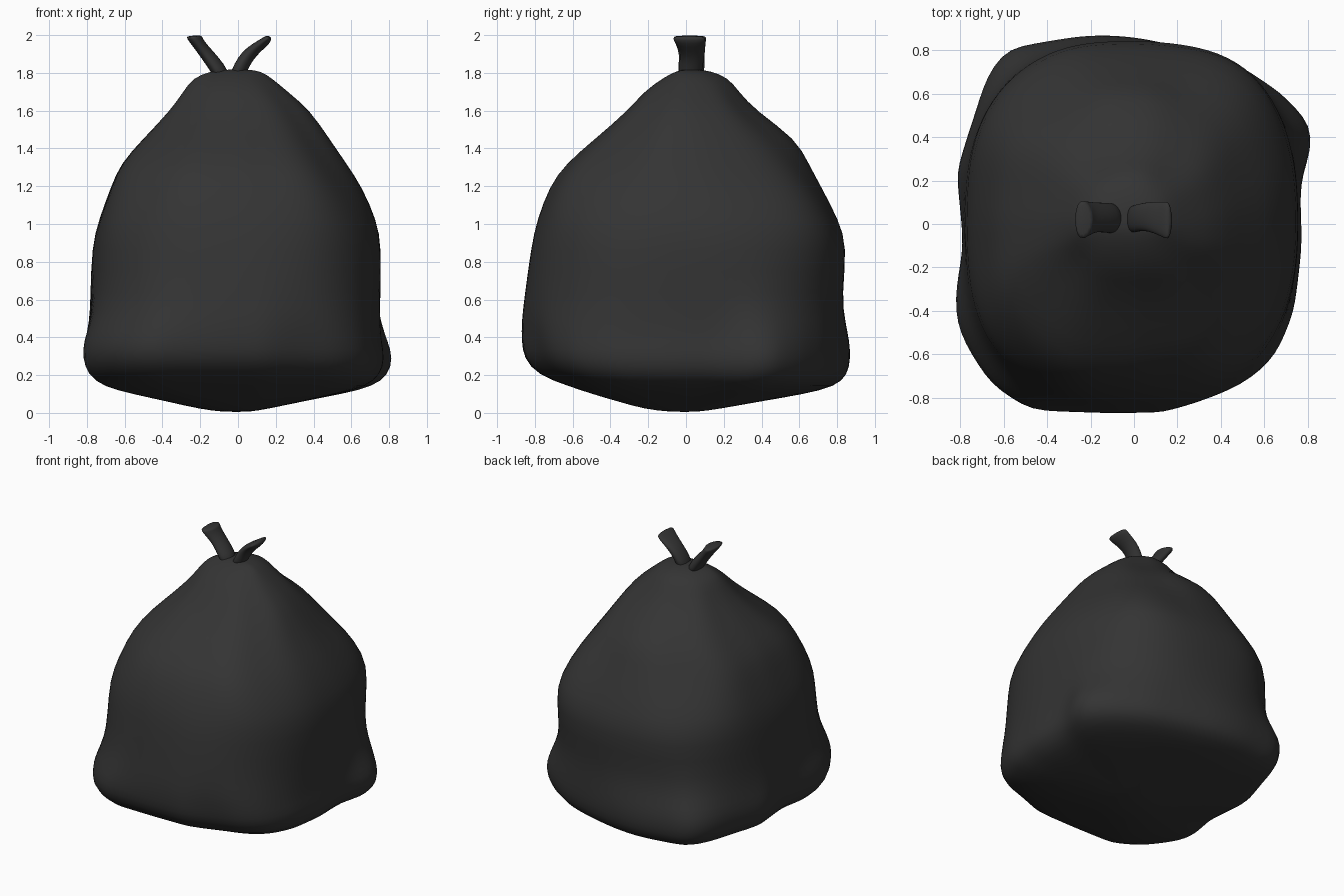
import bpy, bmesh, math

if "Cube" in bpy.data.objects:
    bpy.data.objects.remove(bpy.data.objects["Cube"])

plastic = bpy.data.materials.new("black bin bag plastic")
plastic.diffuse_color = (0.034, 0.034, 0.034, 1)
plastic.use_nodes = True
plastic.node_tree.nodes["Principled BSDF"].inputs["Base Color"].default_value = plastic.diffuse_color
SEG = 56


def lerp(a, b, t):
    return a + (b - a) * t


def loft(name, rings, subsurf=1):
    """Skin closed rings of points into a capped, smooth tube."""
    bm = bmesh.new()
    loops = [[bm.verts.new(p) for p in ring] for ring in rings]
    for a, b in zip(loops, loops[1:]):
        n = len(a)
        for i in range(n):
            bm.faces.new((a[i], a[(i + 1) % n], b[(i + 1) % n], b[i]))
    bm.faces.new(loops[0][::-1])
    bm.faces.new(loops[-1])
    bmesh.ops.recalc_face_normals(bm, faces=bm.faces)
    for f in bm.faces:
        f.smooth = True
    mesh = bpy.data.meshes.new(name)
    bm.to_mesh(mesh)
    bm.free()
    mesh.materials.append(plastic)
    ob = bpy.data.objects.new(name, mesh)
    bpy.context.collection.objects.link(ob)
    mod = ob.modifiers.new("smooth", 'SUBSURF')
    mod.levels = mod.render_levels = subsurf
    return ob


# Lumpy outline of the slumped base, seen from above
FOOT = [(.785, -.1), (.775, .2), (.83, .32), (.83, .45), (.71, .59), (.48, .74), (.25, .81),
        (0, .865), (-.2, .875), (-.4, .845), (-.59, .81), (-.68, .70), (-.72, .55), (-.77, .40),
        (-.82, .24), (-.785, -.1), (-.825, -.3), (-.83, -.43), (-.77, -.58), (-.66, -.74),
        (-.49, -.86), (-.15, -.865), (.15, -.86), (.35, -.78), (.56, -.71), (.68, -.58), (.75, -.40)]


def foot_point(a):
    """Where a ray at angle a crosses the base outline."""
    d = (math.cos(a), math.sin(a))
    for p, q in zip(FOOT, FOOT[1:] + FOOT[:1]):
        cp, cq = d[0] * p[1] - d[1] * p[0], d[0] * q[1] - d[1] * q[0]
        if cp <= 0 < cq:
            t = cp / (cp - cq)
            x, y = lerp(p[0], q[0], t), lerp(p[1], q[1], t)
            if x * d[0] + y * d[1] > 0:
                return x, y
    return d


# Bag levels: z, x min, x max, y min, y max, share of base outline, squareness
LEVELS = [(.005, -.08, .06, -.08, .06, 0, 2), (.02, -.20, .15, -.22, .17, 0, 2),
          (.06, -.38, .35, -.36, .39, .4, 2.2), (.10, -.57, .56, -.50, .63, .8, 2.5),
          (.14, -.72, .72, -.62, .79, 1, 3), (.20, -.80, .80, -.79, .855, 1, 3),
          (.29, -.83, .825, -.865, .87, 1, 3), (.38, -.825, .80, -.875, .865, .9, 3),
          (.48, -.80, .775, -.875, .845, .5, 2.6), (.62, -.785, .757, -.855, .825, .1, 2.5),
          (.88, -.775, .76, -.82, .855, 0, 2.7), (1.02, -.74, .735, -.79, .81, 0, 3),
          (1.2, -.675, .655, -.725, .715, 0, 3.1), (1.32, -.625, .575, -.64, .65, 0, 3),
          (1.45, -.505, .485, -.485, .585, 0, 2.7), (1.6, -.36, .385, -.31, .37, 0, 2.4),
          (1.7, -.29, .265, -.225, .28, 0, 2.2), (1.775, -.24, .175, -.12, .225, 0, 2),
          (1.81, -.14, .12, -.05, .13, 0, 2), (1.818, -.06, .05, -.01, .06, 0, 2)]

# Flattened corners: direction in degrees, height, height spread, depth
FLATS = [(315, 1.1, .35, .04), (315, 1.4, .2, .02), (45, 1.42, .22, .10), (135, 1.3, .22, .05)]


def flatten(a, z):
    """How far the corners are pressed in at this angle and height."""
    total = 0
    for deg, height, spread, depth in FLATS:
        d = (a - math.radians(deg) + math.pi) % (2 * math.pi) - math.pi
        total += depth * math.exp(-(d / .35) ** 2 - ((z - height) / spread) ** 2)
    return total


def bag_ring(z, x0, x1, y0, y1, w, n):
    pts = []
    gather = max(0, min(1, (z - .8) / .5)) * max(0, min(1, (1.8 - z) / .2))
    for i in range(SEG):
        a = 2 * math.pi * (i + .5) / SEG
        c, s = math.cos(a), math.sin(a)
        r = (abs(c) ** n + abs(s) ** n) ** (-1 / n)
        ex, ey = (x1 if c > 0 else -x0), (y1 if s > 0 else -y0)
        fx, fy = foot_point(a)
        # soft pleats running down from the neck
        pleat = 1 - .03 * gather * abs(math.sin(2 * a)) * (1 + math.cos(7 * a + 3 * z))
        pleat -= flatten(a, z)
        pts.append((lerp(r * c * ex, fx * ex / .83, w) * pleat,
                    lerp(r * s * ey, fy * ey / .87, w) * pleat, z))
    return pts


loft("bag_body", [bag_ring(*lv) for lv in LEVELS])


def tail(name, path):
    """Flattened knot end: path rows are x, z, half thickness, y min, y max, tilt."""
    rings = []
    for x, z, h, y0, y1, tilt in path:
        ring = []
        for i in range(14):
            a = 2 * math.pi * i / 14
            c, s = math.cos(a), math.sin(a)
            u = h * c - .2 * h * s * s
            ring.append((x + u * math.cos(tilt), (y0 + y1) / 2 + (y1 - y0) / 2 * s,
                         z + u * math.sin(tilt)))
        rings.append(ring)
    loft(name, rings)


# Two knotted ends of the bag's mouth
tail("left_knot_end", [(-.07, 1.76, .04, -.045, .095, .5), (-.11, 1.83, .042, -.045, .10, .5),
                       (-.165, 1.90, .038, -.035, .10, .4), (-.205, 1.95, .036, -.055, .105, .25),
                       (-.23, 1.985, .042, -.07, .11, .1), (-.232, 1.998, .042, -.07, .11, .05)])
tail("right_knot_end", [(-.01, 1.77, .04, -.045, .085, -.4), (.015, 1.83, .04, -.04, .09, -.5),
                        (.05, 1.89, .038, -.03, .10, -.7), (.10, 1.935, .03, -.045, .105, -.8),
                        (.15, 1.97, .026, -.07, .105, -.6), (.167, 1.995, .016, -.075, .105, -.3)])
